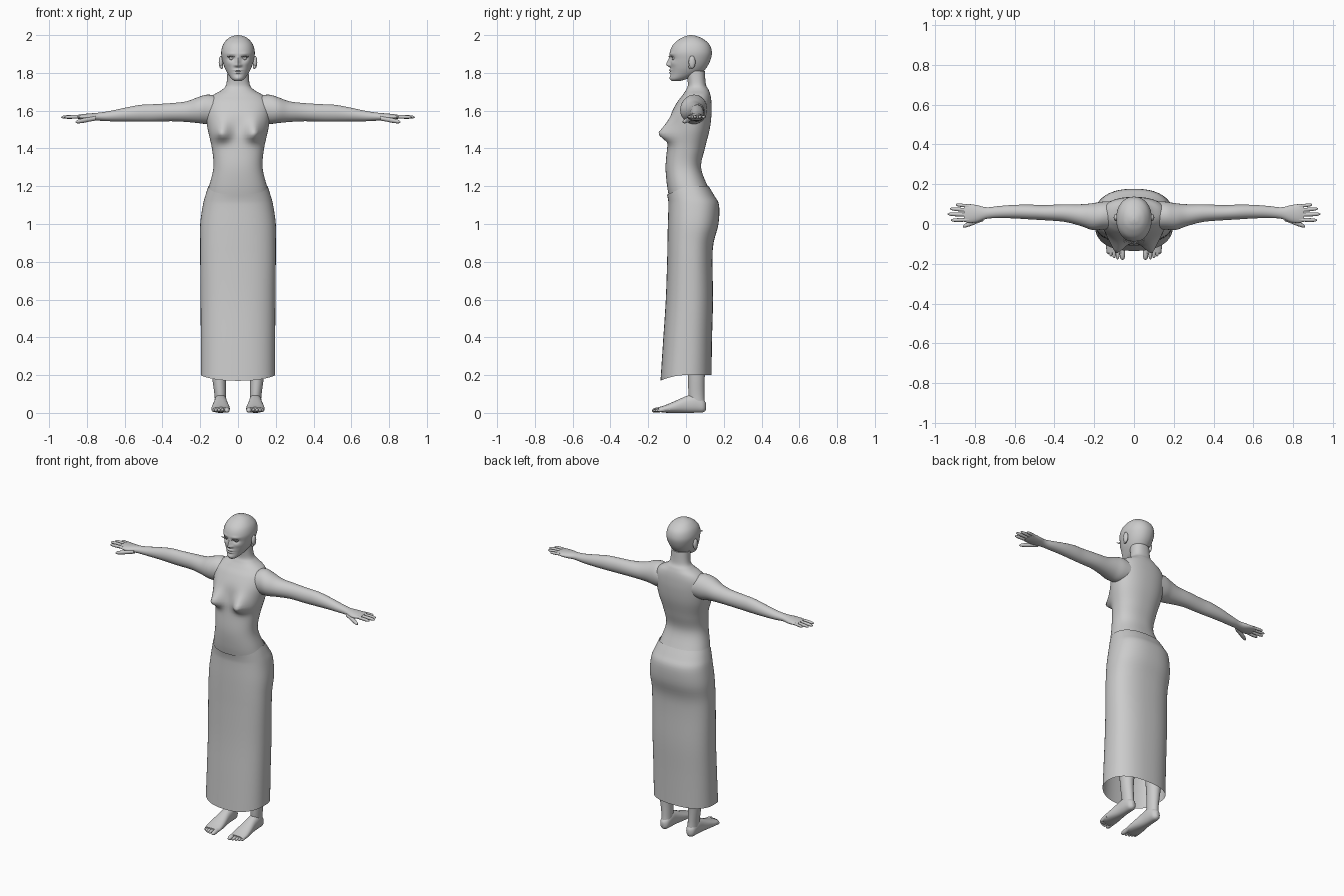
import bpy, bmesh
from math import sin, cos, pi, exp, copysign, radians


def catmull(rows, steps):
    """Smoothly interpolate rows of numbers."""
    out = []
    for i in range(len(rows) - 1):
        p0, p1 = rows[max(i - 1, 0)], rows[i]
        p2, p3 = rows[i + 1], rows[min(i + 2, len(rows) - 1)]
        for s in range(steps):
            t = s / steps
            out.append([0.5 * (2 * b + (c - a) * t + (2 * a - 5 * b + 4 * c - d) * t ** 2
                               + (3 * b - a - 3 * c + d) * t ** 3)
                        for a, b, c, d in zip(p0, p1, p2, p3)])
    return out + [list(rows[-1])]


def loft(name, axis, rows, n=24, steps=4, p=2.0, mirror=False, caps=True, deform=None):
    """Skin rounded rings (t, centre 1, centre 2, radius 1, radius 2) along an axis."""
    bm = bmesh.new()
    rings = []
    for t, c1, c2, r1, r2 in catmull(rows, steps):
        ring = []
        for k in range(n):
            c, s = cos(2 * pi * k / n), sin(2 * pi * k / n)
            a = c1 + r1 * copysign(abs(c) ** (2 / p), c)
            b = c2 + r2 * copysign(abs(s) ** (2 / p), s)
            co = {'x': (t, a, b), 'y': (a, t, b), 'z': (a, b, t)}[axis]
            ring.append(bm.verts.new(co))
        rings.append(ring)
    for lo, hi in zip(rings, rings[1:]):
        for k in range(n):
            bm.faces.new((lo[k], lo[(k + 1) % n], hi[(k + 1) % n], hi[k]))
    if caps:
        bm.faces.new(rings[0])
        bm.faces.new(rings[-1])
    if deform:
        for v in bm.verts:
            deform(v.co)
    bmesh.ops.recalc_face_normals(bm, faces=bm.faces)
    return finish(name, bm, mirror)


def finish(name, bm, mirror=False):
    me = bpy.data.meshes.new(name)
    bm.to_mesh(me)
    bm.free()
    ob = bpy.data.objects.new(name, me)
    bpy.context.collection.objects.link(ob)
    bpy.ops.object.select_all(action='DESELECT')
    ob.select_set(True)
    bpy.context.view_layer.objects.active = ob
    bpy.ops.object.shade_smooth_by_angle(angle=radians(50))
    if mirror:
        ob.modifiers.new("mirror", 'MIRROR')
    return ob


def ellipsoid(name, loc, size):
    bm = bmesh.new()
    bmesh.ops.create_uvsphere(bm, u_segments=20, v_segments=12, radius=1)
    for v in bm.verts:
        v.co = [l + s * c for l, s, c in zip(loc, size, v.co)]
    return finish(name, bm, True)


def digit(name, axis, a, b, r):
    rows = []
    for s, k in ((0, 1), (.3, .95), (.55, 1), (.8, .88), (.94, .6), (1, .12)):
        rows.append([u + (v - u) * s for u, v in zip(a, b)] + [r * k, r * k])
    loft(name, axis, rows, n=12, steps=2, mirror=True)


def front_back(rows):
    """(z, half width, front y, back y) to ring rows."""
    return [(z, 0, (f + b) / 2, w, (b - f) / 2) for z, w, f, b in rows]


def bumps(items):
    """Push the front surface out by soft bumps (x, z, width, up, down, depth)."""
    def f(co):
        w = min(max(-co.y / .04, 0), 1)
        x, z = abs(co.x), co.z
        co.y -= w * sum(d * exp(-((x - bx) / sx) ** 2 - ((z - bz) / (up if z > bz else dn)) ** 2)
                        for bx, bz, sx, up, dn, d in items)
    return f


# Torso with bust
loft("torso", 'z', front_back([
    (.92, .15, -.07, .125), (1.0, .185, -.085, .16), (1.1, .178, -.083, .165),
    (1.2, .153, -.1, .115), (1.3, .13, -.108, .08), (1.4, .138, -.1, .1),
    (1.5, .16, -.088, .125), (1.58, .17, -.078, .135), (1.64, .165, -.05, .135),
    (1.68, .135, -.02, .13), (1.71, .085, 0, .12), (1.74, .062, .01, .105),
    (1.81, .056, 0, .1)]), n=64, steps=6, p=2.3,
    deform=bumps([(.085, 1.475, .046, .07, .035, .062), (.092, 1.483, .012, .012, .012, .012)]))

# Head with brow, nose, lips and chin
loft("head", 'z', front_back([
    (1.757, .018, -.075, -.03), (1.77, .036, -.082, .01), (1.80, .057, -.081, .08),
    (1.83, .072, -.082, .11), (1.87, .084, -.083, .13), (1.91, .089, -.085, .137),
    (1.95, .079, -.068, .124), (1.98, .055, -.033, .09), (1.995, .027, 0, .055),
    (2.0, .003, .02, .03)]), n=72, steps=9, p=2.15,
    deform=bumps([(0, 1.842, .010, .035, .01, .022), (.013, 1.84, .008, .009, .007, .01),
                  (.034, 1.878, .017, .01, .012, -.011), (.035, 1.9, .022, .008, .007, .004),
                  (0, 1.814, .02, .005, .004, .010), (0, 1.801, .017, .004, .005, .010),
                  (0, 1.773, .018, .012, .012, .005), (.045, 1.85, .018, .015, .015, .004)]))
ellipsoid("ear", (.09, .032, 1.857), (.012, .018, .034))
ellipsoid("ear_lobe", (.087, .024, 1.832), (.008, .01, .012))
ellipsoid("eye", (.034, -.062, 1.878), (.013, .013, .011))

# Eyelashes
for i in range(5):
    x = .022 + .007 * i
    digit("eyelash", 'y', (-.068, x, 1.883), (-.095, x + .002 * (i - 1), 1.888), .0015)

# Arms running into the palms
loft("arm", 'x', [
    (.10, .045, 1.605, .07, .07), (.16, .042, 1.607, .07, .078), (.21, .037, 1.603, .067, .069),
    (.27, .045, 1.595, .054, .055), (.35, .055, 1.592, .044, .048), (.45, .057, 1.588, .038, .046),
    (.52, .06, 1.586, .037, .044), (.60, .062, 1.579, .034, .036), (.68, .06, 1.571, .03, .027),
    (.74, .055, 1.568, .029, .021), (.79, .052, 1.566, .043, .019), (.83, .053, 1.567, .047, .014),
    (.855, .055, 1.568, .043, .008)], n=28, steps=5, mirror=True)

# Fingers and thumb
for name, y0, y1, tip, r in (("little_finger", .09, .097, .895, .0085), ("ring_finger", .069, .077, .925, .0095),
                             ("middle_finger", .046, .05, .936, .01), ("index_finger", .021, .019, .92, .0095)):
    digit(name, 'x', (.83, y0, 1.568), (tip, y1, 1.566), r)
digit("thumb", 'x', (.755, .028, 1.56), (.86, -.013, 1.54), .0125)

# Legs
loft("leg", 'z', [
    (.05, .092, .06, .03, .04), (.1, .094, .055, .031, .042), (.2, .1, .055, .038, .045),
    (.35, .1, .06, .052, .058), (.5, .1, .04, .05, .055), (.7, .098, .03, .065, .07),
    (.9, .095, .03, .084, .088), (1.0, .09, .04, .08, .085)], n=28, mirror=True)

# Feet and toes
loft("foot", 'y', [
    (.106, .092, .034, .01, .018), (.09, .092, .038, .027, .035), (.05, .092, .05, .033, .049),
    (0, .092, .044, .036, .044), (-.06, .092, .031, .045, .031), (-.11, .092, .021, .049, .02),
    (-.145, .09, .018, .044, .012)], n=28, p=2.3, mirror=True)
for i, tip in enumerate((-.18, -.178, -.172, -.163, -.152)):
    x = (.058, .082, .1, .116, .13)[i]
    digit("toe", 'y', (-.11 + .006 * i, x, .02), (tip, x, .012), .014 if i == 0 else .0095)


# Long skirt, its hem and waist dipping at the front
def skirt_dip(co):
    f = max(-co.y, 0) / .135
    if co.z < .4:
        co.z -= .03 * f ** 2 * (.4 - co.z) / .2
    elif co.z > 1.1:
        co.z -= .06 * f * (co.z - 1.1) / .1


loft("skirt", 'z', front_back([
    (.2, .197, -.135, .135), (.4, .197, -.12, .138), (.6, .198, -.107, .143), (.8, .2, -.1, .14),
    (.9, .2, -.098, .146), (1.0, .2, -.096, .172), (1.1, .186, -.093, .175),
    (1.15, .173, -.095, .15), (1.2, .157, -.1, .12)]),
    n=56, p=2.4, caps=False, deform=skirt_dip)
